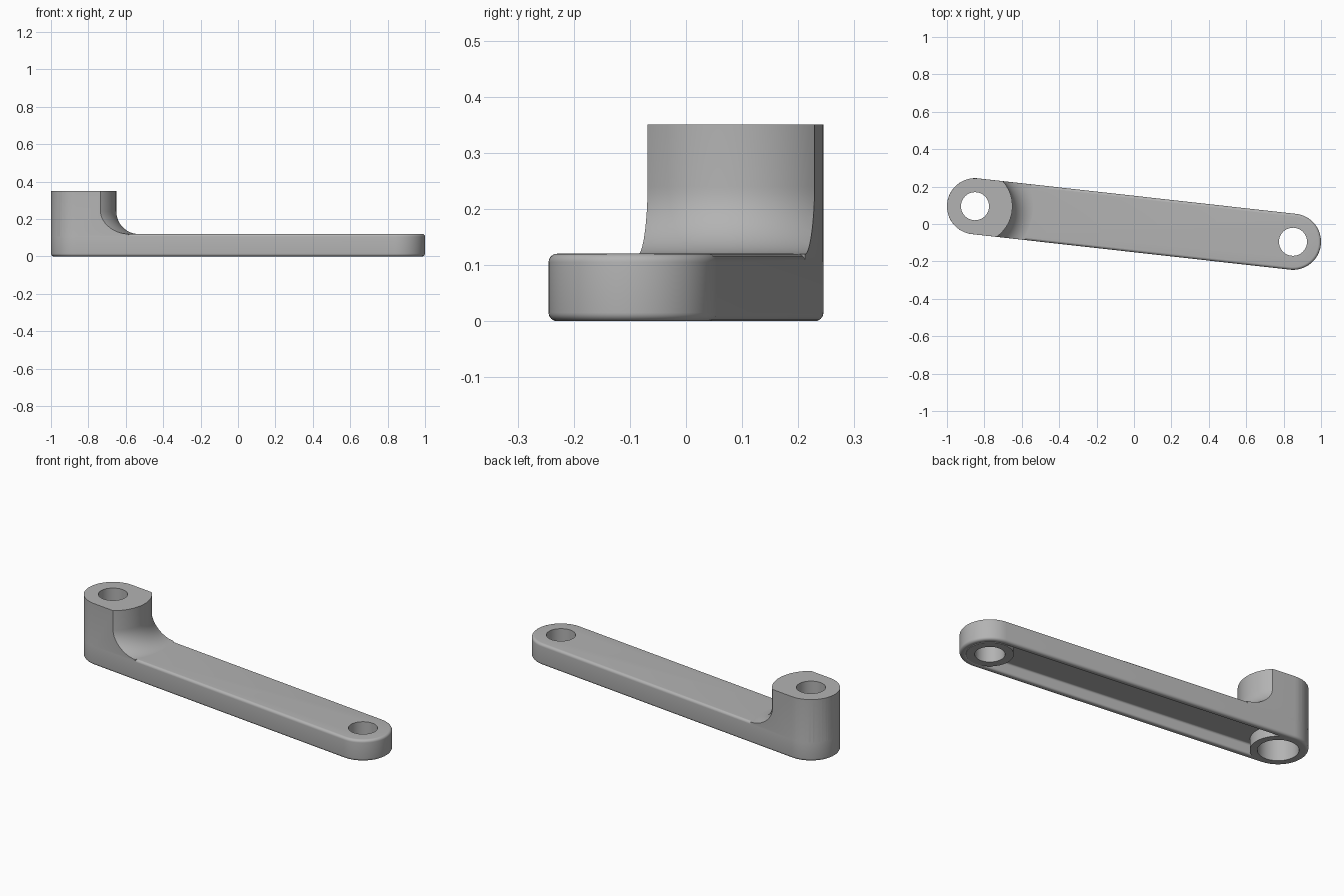
import bpy, bmesh, math
from mathutils import Matrix

cube = bpy.data.objects.get("Cube")
if cube:
    bpy.data.objects.remove(cube, do_unlink=True)

HALF = math.hypot(0.85, 0.095)      # half the distance between the two holes
TILT = -math.atan2(0.095, 0.85)     # arm direction seen from above
R, THICK, TOP = 0.15, 0.12, 0.35
SEGS = 40

metal = bpy.data.materials.new("plain grey")
metal.use_nodes = True
grey = (0.45, 0.45, 0.45, 1)
metal.diffuse_color = grey
metal.node_tree.nodes["Principled BSDF"].inputs["Base Color"].default_value = grey


def arc(cx, cz, r, a0, a1, n=6):
    """Profile points (radius, height) along an arc, angles in degrees."""
    angles = [math.radians(a0 + (a1 - a0) * i / n) for i in range(n + 1)]
    return [(cx + r * math.cos(a), cz + r * math.sin(a)) for a in angles]


def loft(name, x0, x1, profile):
    """Slot-shaped solid around x0..x1; a round one when both are equal."""
    bm = bmesh.new()
    rings = []
    for r, z in profile:
        ring = []
        for cx, start in ((x1, -math.pi / 2), (x0, math.pi / 2)):
            for i in range(SEGS + 1):
                if x0 == x1 and i == SEGS:
                    continue
                a = start + math.pi * i / SEGS
                ring.append(bm.verts.new((cx + r * math.cos(a), r * math.sin(a), z)))
        rings.append(ring)
    n = len(rings[0])
    for low, high in zip(rings, rings[1:]):
        for i in range(n):
            j = (i + 1) % n
            bm.faces.new((low[i], low[j], high[j], high[i]))
    bm.faces.new(rings[0][::-1])
    bm.faces.new(rings[-1])
    bmesh.ops.recalc_face_normals(bm, faces=bm.faces)
    mesh = bpy.data.meshes.new(name)
    bm.to_mesh(mesh)
    bm.free()
    mesh.materials.append(metal)
    obj = bpy.data.objects.new(name, mesh)
    bpy.context.collection.objects.link(obj)
    return obj


def combine(obj, other, operation):
    """Apply a boolean and discard the other solid."""
    mod = obj.modifiers.new(operation, "BOOLEAN")
    mod.operation, mod.object, mod.solver = operation, other, "EXACT"
    bpy.context.view_layer.objects.active = obj
    bpy.ops.object.modifier_apply(modifier=mod.name)
    bpy.data.objects.remove(other, do_unlink=True)


# Flat arm with rounded rims
EDGE = 0.015
arm = loft("lever_arm", -HALF, HALF,
           arc(R - EDGE, EDGE, EDGE, -90, 0) + arc(R - EDGE, THICK - EDGE, EDGE, 0, 90))

# Raised boss flaring into the arm, trimmed to the arm's outline
FLARE = 0.12
boss = loft("boss", -HALF, -HALF,
            [(0.32, 0.06)] + arc(0.2 + FLARE, THICK + FLARE - 0.0005, FLARE, 270, 180, 14)
            + [(0.2, TOP)])
outline = loft("outline", -HALF, HALF, [(R - 0.0003, 0.03), (R - 0.0003, 0.5)])
combine(boss, outline, "INTERSECT")
combine(arm, boss, "UNION")

# Underside pocket, leaving a collar around each hole
pocket = loft("pocket", -HALF, HALF,
              [(0.126, -0.02), (0.126, 0)] + arc(0.126, 0.011, 0.011, 270, 180, 4)
              + arc(0.105, 0.05, 0.01, 0, 90, 4))
for x, r in ((-HALF, 0.14), (HALF, 0.118)):
    combine(pocket, loft("collar", x, x, [(r, -0.1), (r, 0.2)]), "DIFFERENCE")
combine(arm, pocket, "DIFFERENCE")

# Through holes, the left one widened from below
for x in (-HALF, HALF):
    combine(arm, loft("hole", x, x, [(0.075, -0.1), (0.075, 0.5)]), "DIFFERENCE")
combine(arm, loft("counterbore", -HALF, -HALF, [(0.103, -0.1), (0.103, 0.25)]), "DIFFERENCE")

# Turn to the final direction and smooth the curved faces
arm.data.transform(Matrix.Rotation(TILT, 4, "Z"))
bpy.ops.object.select_all(action="DESELECT")
arm.select_set(True)
bpy.context.view_layer.objects.active = arm
bpy.ops.object.shade_smooth_by_angle(angle=math.radians(30))
